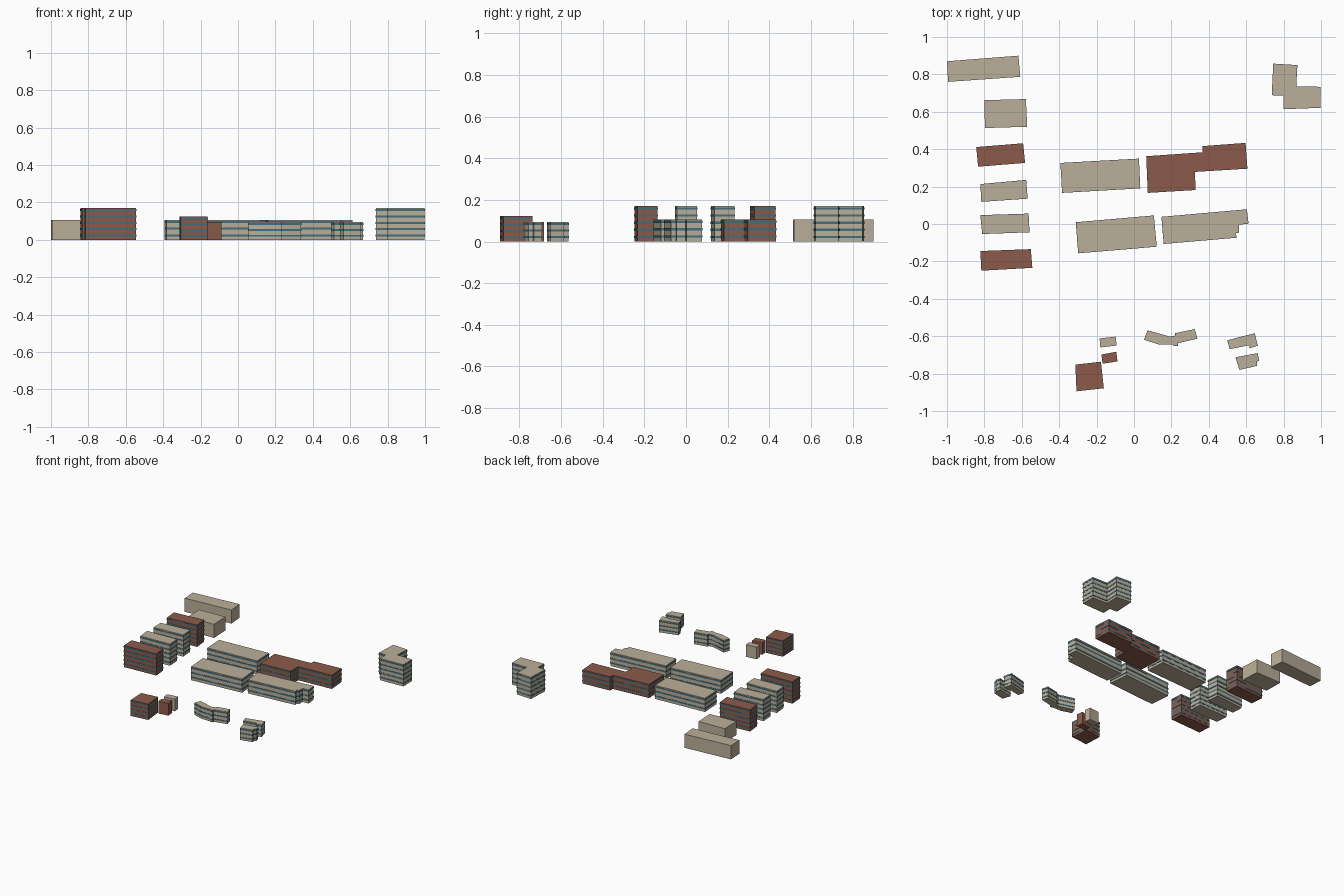
import bpy, bmesh
from mathutils import Vector

if "Cube" in bpy.data.objects:
    bpy.data.objects.remove(bpy.data.objects["Cube"])


def material(name, rgb):
    m = bpy.data.materials.new(name)
    m.diffuse_color = (*rgb, 1)
    m.use_nodes = True
    m.node_tree.nodes["Principled BSDF"].inputs["Base Color"].default_value = m.diffuse_color
    return m


TAN = material("tan_stone", (0.50, 0.43, 0.32))
BRICK = material("red_brick", (0.26, 0.105, 0.07))
GLASS = material("window_glass", (0.05, 0.16, 0.21))


def finish(bm, name, mat):
    bmesh.ops.recalc_face_normals(bm, faces=bm.faces)
    me = bpy.data.meshes.new(name)
    bm.to_mesh(me)
    bm.free()
    me.materials.append(mat)
    ob = bpy.data.objects.new(name, me)
    bpy.context.collection.objects.link(ob)


def offset(pts, d):
    """Move every edge of a clockwise outline outwards by d."""
    out = []
    for i, p in enumerate(pts):
        a = (p - pts[i - 1]).normalized()
        b = (pts[(i + 1) % len(pts)] - p).normalized()
        na, nb = Vector((-a.y, a.x)), Vector((-b.y, b.x))
        out.append(p + (na + nb) * d / (1 + na.dot(nb)))
    return out


def block(name, pts, height, mat):
    bm = bmesh.new()
    base = bm.faces.new([bm.verts.new((p.x, p.y, 0)) for p in pts])
    top = bmesh.ops.extrude_face_region(bm, geom=[base])["geom"]
    bmesh.ops.translate(bm, vec=(0, 0, height),
                        verts=[v for v in top if isinstance(v, bmesh.types.BMVert)])
    finish(bm, name, mat)


def window_bands(name, pts, height, floors):
    """One thin glass ring around the walls on each floor."""
    bm = bmesh.new()
    outer = offset(pts, 0.0015)
    step = height / floors
    for f in range(floors):
        z0, z1 = (f + 0.52) * step, (f + 0.82) * step
        rings = [[bm.verts.new((p.x, p.y, z)) for p in ring]
                 for ring, z in ((pts, z0), (outer, z0), (outer, z1), (pts, z1))]
        n = len(pts)
        for r in range(4):
            lo, hi = rings[r], rings[(r + 1) % 4]
            for i in range(n):
                j = (i + 1) % n
                bm.faces.new((lo[i], lo[j], hi[j], hi[i]))
    finish(bm, name + "_windows", GLASS)


def building(name, mat, height, floors, outline):
    pts = [Vector(p) for p in outline]
    block(name, pts, height, mat)
    if floors:
        window_bands(name, pts, height, floors)


# West row
building("long_hall", TAN, 0.107, 0, [(-1, .87), (-.618, .9), (-.608, .787), (-.994, .76)])
building("short_hall", TAN, 0.107, 0, [(-.8, .662), (-.578, .668), (-.571, .52), (-.797, .513)])
building("west_tower_a", BRICK, 0.17, 5, [(-.842, .41), (-.594, .43), (-.584, .328), (-.832, .308)])
building("west_tower_b", TAN, 0.17, 5, [(-.82, .212), (-.578, .234), (-.57, .137), (-.815, .12)])
building("west_tower_c", TAN, 0.17, 5, [(-.82, .046), (-.565, .054), (-.56, -.043), (-.81, -.052)])
building("west_tower_d", BRICK, 0.17, 5, [(-.82, -.146), (-.553, -.136), (-.545, -.233), (-.815, -.248)])

# Central blocks
building("central_block_nw", TAN, 0.107, 3, [(-.392, .325), (.025, .348), (.032, .192), (-.383, .168)])
building("central_block_ne", BRICK, 0.107, 3, [
    (.067, .361), (.367, .382), (.367, .415), (.595, .432),
    (.605, .297), (.325, .28), (.327, .183), (.075, .168)])
building("central_block_sw", TAN, 0.107, 3, [(-.31, .008), (.105, .044), (.12, -.12), (-.297, -.155)])
building("central_block_se", TAN, 0.107, 3, [
    (.148, .037), (.602, .077), (.611, .003), (.56, -.002),
    (.56, -.045), (.543, -.048), (.547, -.072), (.16, -.105)])

# North-east L-shaped tower
building("corner_tower", TAN, 0.17, 5, [
    (.746, .856), (.872, .848), (.866, .735), (.995, .732),
    (.997, .623), (.8, .615), (.8, .688), (.738, .69)])

# Small southern houses
building("small_house_tan", TAN, 0.095, 0, [(-.184, -.612), (-.098, -.602), (-.093, -.65), (-.18, -.66)])
building("small_house_brick", BRICK, 0.095, 0, [(-.174, -.698), (-.095, -.683), (-.088, -.735), (-.168, -.747)])
building("brick_house", BRICK, 0.124, 4, [(-.312, -.753), (-.178, -.738), (-.163, -.877), (-.306, -.893)])
building("chevron_house", TAN, 0.095, 3, [
    (.073, -.57), (.19, -.603), (.222, -.598), (.222, -.585), (.324, -.564), (.337, -.612),
    (.233, -.636), (.233, -.65), (.214, -.65), (.214, -.644), (.136, -.644), (.056, -.618)])
building("east_house_north", TAN, 0.095, 3, [
    (.5, -.623), (.644, -.586), (.66, -.65), (.62, -.662), (.615, -.647), (.513, -.667)])
building("east_house_south", TAN, 0.095, 3, [
    (.545, -.714), (.66, -.692), (.668, -.73), (.655, -.735), (.657, -.757), (.564, -.778)])
